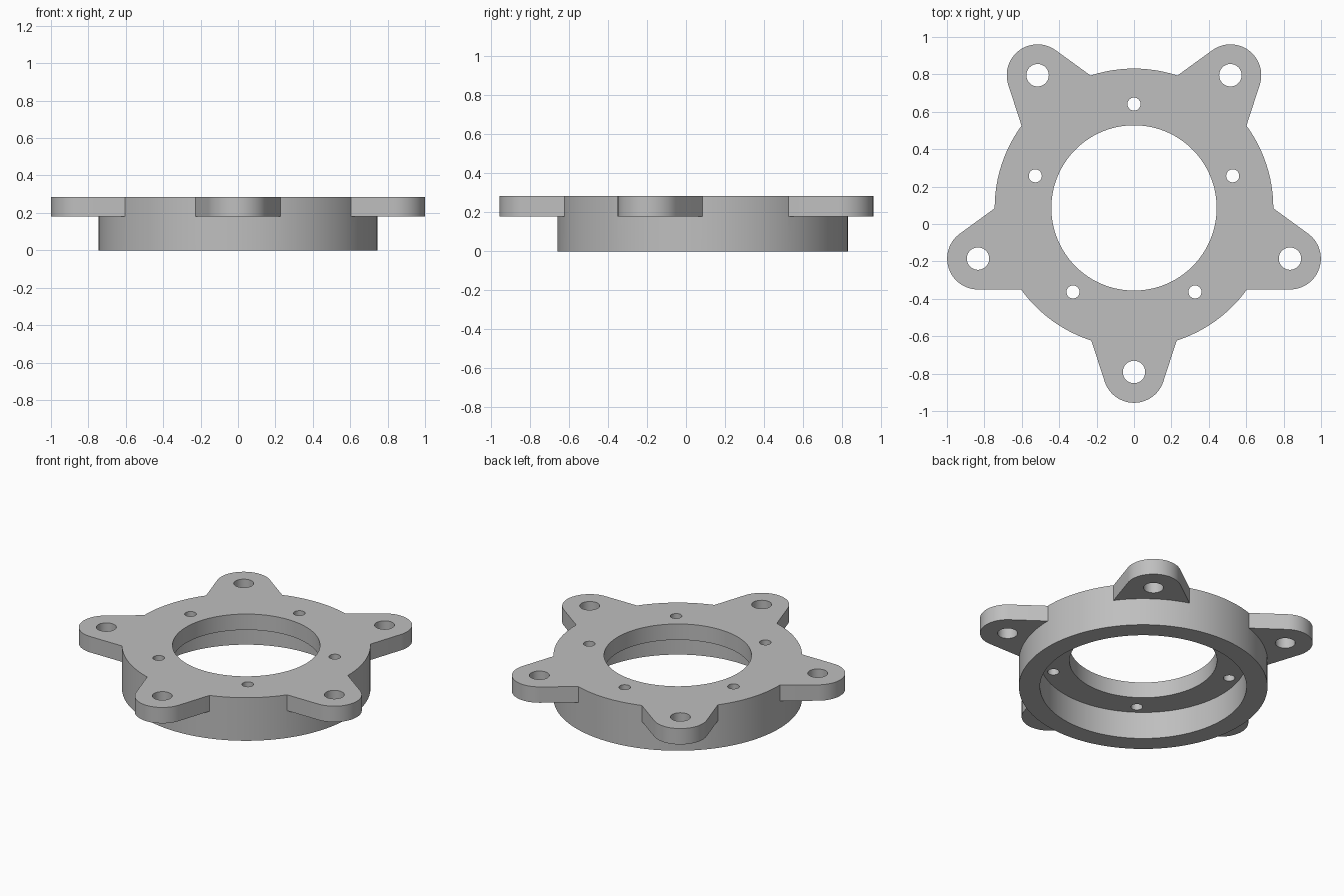
import bpy
import bmesh
from math import cos, sin, pi, radians

if "Cube" in bpy.data.objects:
    bpy.data.objects.remove(bpy.data.objects["Cube"], do_unlink=True)

CENTRE_Y = 0.086
TOP, LEDGE = 0.285, 0.18        # top face, underside of lugs and floor of recess
OUTER, RECESS, BORE = 0.745, 0.619, 0.442
LUG_REACH, LUG_R, TAPER = 0.877, 0.165, radians(18)
COUNT = 5

grey = bpy.data.materials.new("light_grey")
grey.use_nodes = True
colour = (0.52, 0.52, 0.52, 1)
grey.diffuse_color = colour
grey.node_tree.nodes["Principled BSDF"].inputs["Base Color"].default_value = colour


def arc(x, y, r, start, end, n):
    return [(x + r * cos(start + (end - start) * i / n),
             y + r * sin(start + (end - start) * i / n)) for i in range(n + 1)]


def circle(x, y, r, n):
    return arc(x, y, r, 0, 2 * pi, n)[:-1]


def solid(name, outlines, z0, z1):
    """Extrude closed outlines between two heights."""
    bm = bmesh.new()
    for pts in outlines:
        face = bm.faces.new([bm.verts.new((x, y, z0)) for x, y in pts])
        ext = bmesh.ops.extrude_face_region(bm, geom=[face], use_keep_orig=True)
        for v in ext["geom"]:
            if isinstance(v, bmesh.types.BMVert):
                v.co.z = z1
    bmesh.ops.recalc_face_normals(bm, faces=bm.faces[:])
    mesh = bpy.data.meshes.new(name)
    bm.to_mesh(mesh)
    bm.free()
    mesh.materials.append(grey)
    obj = bpy.data.objects.new(name, mesh)
    bpy.context.collection.objects.link(obj)
    return obj


def turn(pts, a):
    return [(x * cos(a) - y * sin(a), x * sin(a) + y * cos(a)) for x, y in pts]


# Tapered lug pointing along +x, its root buried in the ring
root = 0.68
half = (LUG_R + (LUG_REACH - root) * sin(TAPER)) / cos(TAPER)
tip = pi / 2 - TAPER
lug = [(root, -half)] + arc(LUG_REACH, 0, LUG_R, -tip, tip, 28) + [(root, half)]
steps = [2 * pi * i / COUNT for i in range(COUNT)]

ring = solid("mounting_ring", [circle(0, 0, OUTER, 120)], 0, TOP)
lugs = solid("lugs", [turn(lug, a - pi / 2) for a in steps], LEDGE, TOP)
recess = solid("recess_cutter", [circle(0, 0, RECESS, 120)], -0.1, LEDGE)
bore = solid("bore_cutter", [circle(0, 0, BORE, 96)], -0.2, 0.5)
holes = solid("hole_cutter",
              [turn(circle(LUG_REACH, 0, 0.06, 32), a - pi / 2) for a in steps] +
              [turn(circle(0.555, 0, 0.035, 24), a + pi / 2) for a in steps],
              -0.15, 0.4)

# Join the lugs, then cut the recess, bore and bolt holes
tools = [(lugs, 'UNION'), (recess, 'DIFFERENCE'), (bore, 'DIFFERENCE'), (holes, 'DIFFERENCE')]
for tool, operation in tools:
    mod = ring.modifiers.new(tool.name, 'BOOLEAN')
    mod.operation = operation
    mod.solver = 'EXACT'
    mod.object = tool
    tool.hide_render = True

bpy.context.view_layer.update()
graph = bpy.context.evaluated_depsgraph_get()
finished = bpy.data.meshes.new_from_object(ring.evaluated_get(graph))
ring.modifiers.clear()
ring.data = finished
for tool, _ in tools:
    bpy.data.objects.remove(tool, do_unlink=True)

ring.location.y = CENTRE_Y
bpy.ops.object.select_all(action='DESELECT')
ring.select_set(True)
bpy.context.view_layer.objects.active = ring
bpy.ops.object.shade_smooth_by_angle(angle=radians(30))
